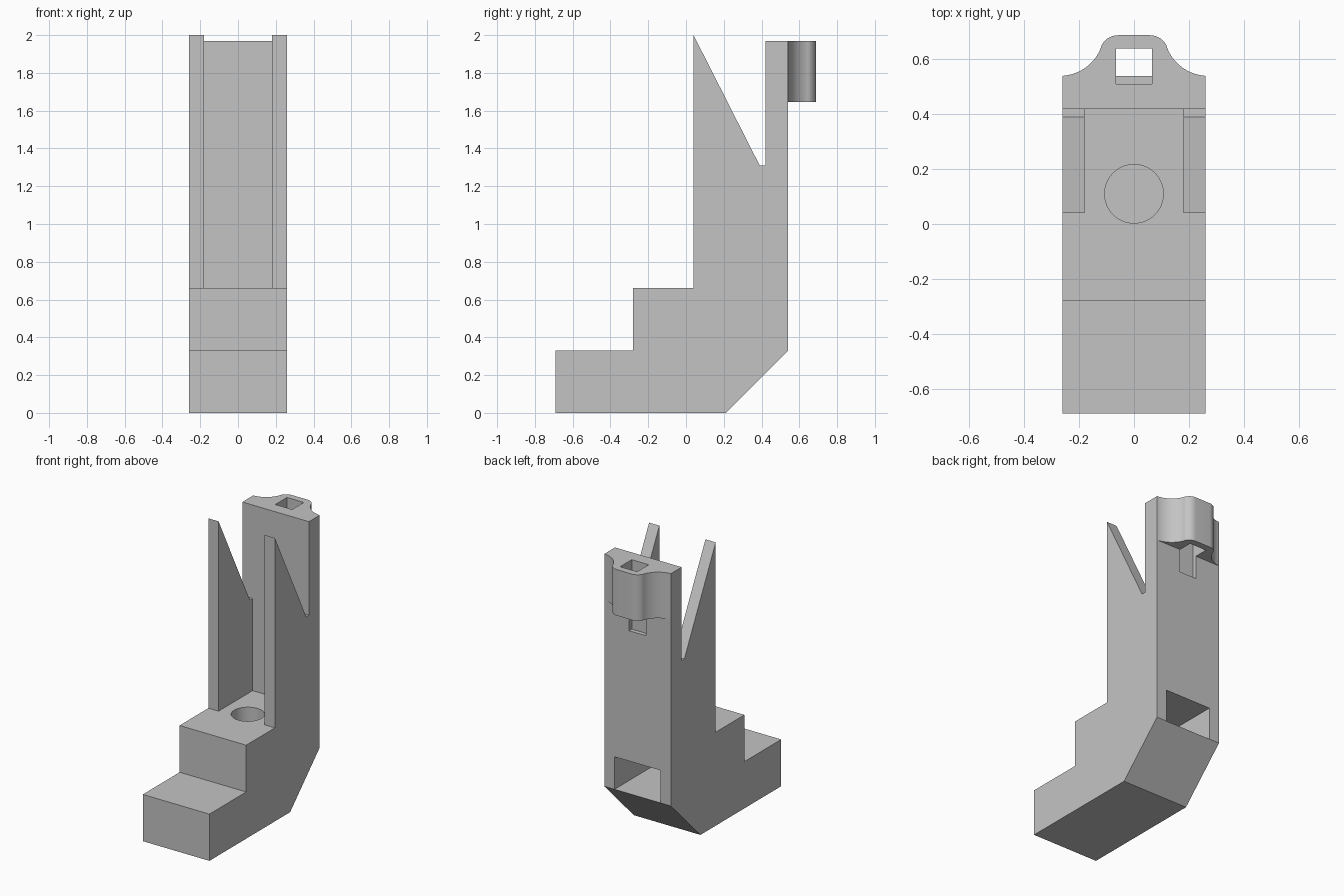
import bpy
import bmesh
from math import radians, cos, sin
from mathutils import Vector

old = bpy.data.objects.get("Cube")
if old:
    bpy.data.objects.remove(old, do_unlink=True)

grey = bpy.data.materials.new("plain grey")
grey.use_nodes = True
colour = (0.55, 0.55, 0.55, 1)
grey.diffuse_color = colour
grey.node_tree.nodes["Principled BSDF"].inputs["Base Color"].default_value = colour


def prism(name, points, direction):
    """Extrude a closed outline of 3D points along a direction."""
    bm = bmesh.new()
    face = bm.faces.new([bm.verts.new(p) for p in points])
    moved = bmesh.ops.extrude_face_region(bm, geom=[face])["geom"]
    bmesh.ops.translate(bm, vec=Vector(direction),
                        verts=[v for v in moved if isinstance(v, bmesh.types.BMVert)])
    bmesh.ops.recalc_face_normals(bm, faces=bm.faces)
    mesh = bpy.data.meshes.new(name)
    bm.to_mesh(mesh)
    bm.free()
    mesh.materials.append(grey)
    obj = bpy.data.objects.new(name, mesh)
    bpy.context.collection.objects.link(obj)
    return obj


def box(name, half_x, y0, y1, z0, z1):
    outline = [(-half_x, y0, z0), (half_x, y0, z0), (half_x, y1, z0), (-half_x, y1, z0)]
    return prism(name, outline, (0, 0, z1 - z0))


def arc(cx, cy, r, start, end, steps):
    angles = [radians(start + (end - start) * i / steps) for i in range(steps + 1)]
    return [(cx + r * cos(a), cy + r * sin(a)) for a in angles]


def combine(target, other, operation):
    """Apply a boolean and remove the helper."""
    other.hide_render = True
    mod = target.modifiers.new(operation, "BOOLEAN")
    mod.operation, mod.solver, mod.object = operation, "EXACT", other
    bpy.context.view_layer.objects.active = target
    bpy.ops.object.modifier_apply(modifier=mod.name)
    bpy.data.objects.remove(other, do_unlink=True)


HALF = 0.26      # half width of the body
INNER = 0.18     # half width of the channel
BACK = 0.54      # rear wall plane
TOP = 1.97       # top of rear wall

# Stepped body with pointed cheeks and a chamfered heel
side = [(-0.69, 0), (0.21, 0), (BACK, 0.33), (BACK, TOP), (0.42, TOP), (0.42, 1.31),
        (0.39, 1.31), (0.04, 2), (0.04, 0.66), (-0.28, 0.66), (-0.28, 0.33), (-0.69, 0.33)]
body = prism("stepped_body", [(-HALF, y, z) for y, z in side], (2 * HALF, 0, 0))

# Channel between the cheeks
combine(body, box("channel_cutter", INNER, -0.1, 0.42, 0.66, 2.2), "DIFFERENCE")

# Rounded lug on the rear wall, flaring out to the full width
half = arc(0.27, 0.70, 0.16, 266.4, 200.7, 14)[1:] + arc(0.058, 0.62, 0.068, 20.7, 90, 10)[1:]
half = [(HALF, 0.5), (HALF, BACK)] + half
outline = half + [(-x, y) for x, y in reversed(half)]
lug = prism("rear_lug", [(x, y, 1.645) for x, y in outline], (0, 0, TOP - 1.645))
combine(body, lug, "UNION")

# Square slot through the lug, running down the wall
combine(body, box("slot_cutter", 0.066, 0.51, 0.64, 1.48, 2.1), "DIFFERENCE")

# Rear pocket and the round hole that drops into it
combine(body, box("pocket_cutter", INNER, 0.0, 0.7, 0.33, 0.56), "DIFFERENCE")
ring = arc(0, 0.11, 0.107, 0, 360, 48)[:-1]
combine(body, prism("hole_cutter", [(x, y, 0.45) for x, y in ring], (0, 0, 0.4)), "DIFFERENCE")

body.select_set(True)
bpy.context.view_layer.objects.active = body
bpy.ops.object.shade_smooth_by_angle(angle=radians(30))
